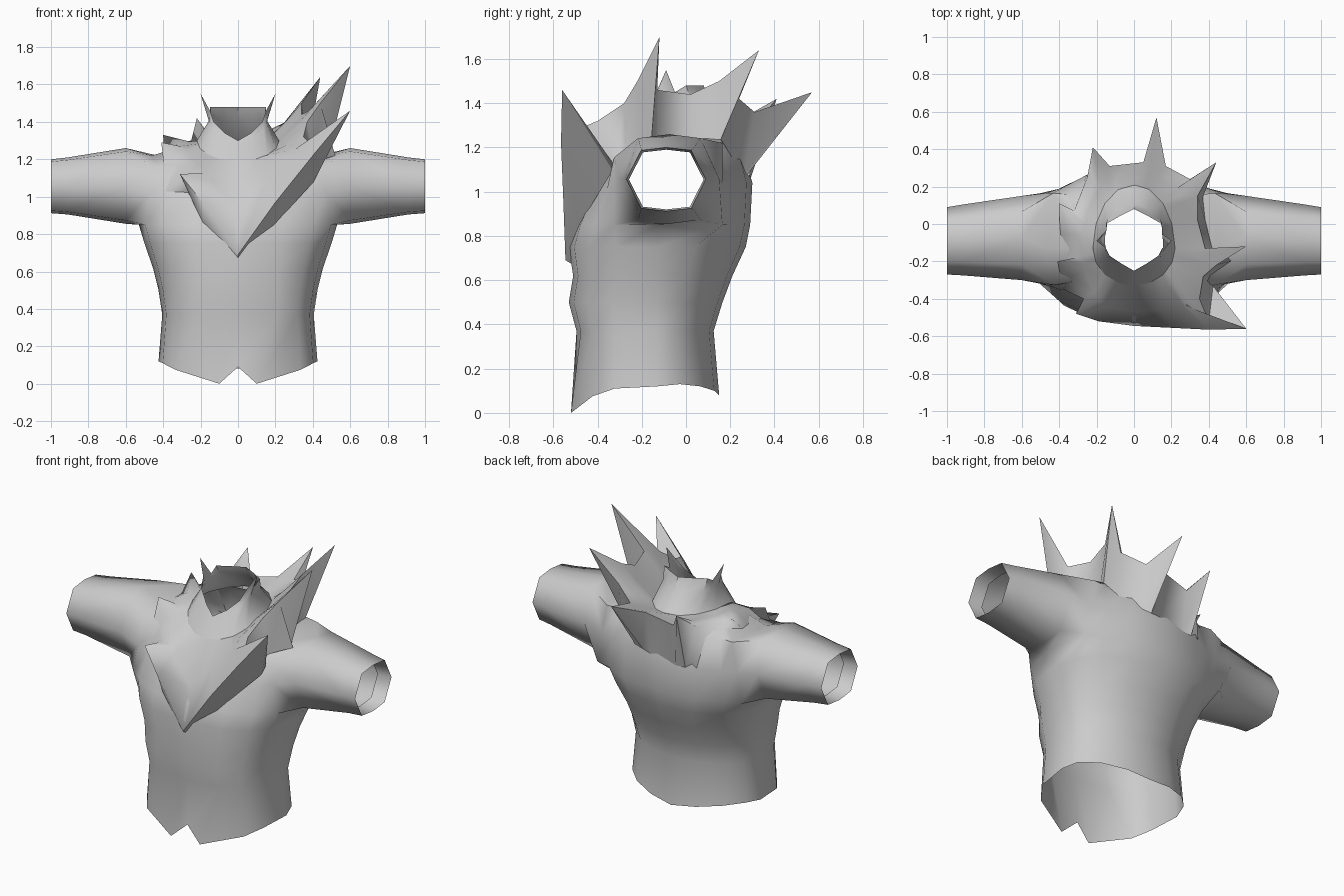
import bpy, bmesh, math
from mathutils import Vector
from mathutils.bvhtree import BVHTree

if "Cube" in bpy.data.objects:
    bpy.data.objects.remove(bpy.data.objects["Cube"])

cloth = bpy.data.materials.new("grey_cloth")
cloth.diffuse_color = (0.6, 0.6, 0.6, 1)
cloth.use_nodes = True
cloth.node_tree.nodes["Principled BSDF"].inputs["Base Color"].default_value = cloth.diffuse_color


def spow(v, p=0.8):
    return math.copysign(abs(v) ** p, v) if abs(v) > 1e-6 else 0.0


def finish(bm, name, angle):
    bmesh.ops.recalc_face_normals(bm, faces=bm.faces)
    me = bpy.data.meshes.new(name)
    bm.to_mesh(me)
    bm.free()
    me.materials.append(cloth)
    ob = bpy.data.objects.new(name, me)
    bpy.context.collection.objects.link(ob)
    bpy.ops.object.select_all(action='DESELECT')
    ob.select_set(True)
    bpy.context.view_layer.objects.active = ob
    bpy.ops.object.shade_smooth_by_angle(angle=math.radians(angle))
    return ob


def bridge(bm, a, b, skip=()):
    n = len(a)
    for i in range(n):
        if i not in skip:
            j = (i + 1) % n
            bm.faces.new((a[i], a[j], b[j], b[i]))


def ring(z, w, yf, yb, dz=0.0, pf=0.8, pb=0.8, n=16):
    """Rounded section from the front; dz lowers the front, pf/pb set corner fullness."""
    out, yc = [], -0.13
    for i in range(n):
        t = 2 * math.pi * i / n - math.pi / 2
        p = pf if math.sin(t) < 0 else pb
        s = spow(math.sin(t), p)
        y = yc + s * (yb - yc if s > 0 else yc - yf)
        out.append(Vector((w * spow(math.cos(t), p), y, z - dz * max(0, -s))))
    return out


# ---- shirt: torso rings (height, half width, front, back, front drop, corners) ----
sections = [(0.12, .425, -.50, .15, 0, .68, 1.05), (.37, .405, -.495, .125, 0, .68, 1.05),
            (.50, .425, -.53, .165, 0, .72, 1.0), (.62, .455, -.51, .21, 0, .75, .95),
            (.75, .50, -.53, .27, 0, .8, .88), (.85, .53, -.50, .29),
            (1.04, .50, -.43, .30, .04), (1.22, .46, -.38, .25, .14),
            (1.26, .33, -.35, .235, .12)]
rings = [ring(*s) for s in sections]
neck = ring(1.30, .22, -.33, .21, .11, 1.0, 1.0)
# pointed hem with a notch at the front
hem = {0: .09, 1: 0.0, 2: .075, 3: .11, 4: .12, 5: .13, 6: .12, 7: .10, 8: .08}
for i, z in hem.items():
    for k in {i, -i % 16}:
        rings[0][k].z = z
for k, s in ((1, 1), (15, -1)):
    rings[0][k].x, rings[0][k].y = 0.1 * s, -.52
# widen the arm openings
ARM = 5                                   # first ring of the arm opening
for r in rings[ARM:ARM + 3]:
    for k in (3, 13):
        r[k].y = -.325
    for k in (5, 11):
        r[k].y = .165

bm = bmesh.new()
R = [[bm.verts.new(p) for p in r] for r in rings]
for k in range(len(R) - 1):
    bridge(bm, R[k], R[k + 1], (3, 4, 11, 12) if k in (ARM, ARM + 1) else ())

# sleeves grow from the arm openings; the last ring is a turned-in cuff
sleeve = [(.60, -.30, .15, .855, 1.26), (.91, -.275, .105, .905, 1.21),
          (1.0, -.27, .09, .912, 1.20), (.91, -.258, .08, .92, 1.19)]
angles = (236, 270, 304, 0, 56, 90, 124, 180)
for side, (a, b, c) in ((1, (3, 4, 5)), (-1, (13, 12, 11))):
    lo, mi, hi = R[ARM:ARM + 3]
    prev = [lo[a], lo[b], lo[c], mi[c], hi[c], hi[b], hi[a], mi[a]]
    for x, y0, y1, z0, z1 in sleeve:
        cur = []
        for d in angles:
            t = math.radians(d)
            cur.append(bm.verts.new((side * x,
                                     (y0 + y1) / 2 + (y1 - y0) / 2 * spow(math.cos(t)),
                                     (z0 + z1) / 2 + (z1 - z0) / 2 * spow(math.sin(t), .5))))
        bridge(bm, prev, cur)
        prev = cur
tree = BVHTree.FromBMesh(bm)
finish(bm, "shirt", 60)

# ---- standing collar with a point on each side ----
half = [(0, -.25, 1.30), (.07, -.21, 1.34), (.13, -.17, 1.40), (.15, -.13, 1.46),
        (.20, -.09, 1.55), (.15, -.05, 1.45), (.15, .0, 1.48), (.08, .04, 1.48),
        (0, .08, 1.48)]
top = half + [(-x, y, z) for x, y, z in half[7:0:-1]]
bm = bmesh.new()
low = [bm.verts.new(p) for p in neck]
mid = [bm.verts.new(p.lerp(Vector((max(-.135, min(.135, q[0])), q[1], min(q[2], 1.44))), .75))
       for p, q in zip(neck, top)]
high = [bm.verts.new(p) for p in top]
bridge(bm, low, mid)
bridge(bm, mid, high)
finish(bm, "collar", 45)

# ---- spiked scarf: jagged rim, inner slope to the neck, outer slope to the shirt ----
rim = [(0, -.545, .69), (.20, -.555, .97), (.40, -.565, 1.22), (.60, -.56, 1.46),
       (.40, -.52, 1.27), (.35, -.40, 1.32), (.37, -.28, 1.40), (.44, -.22, 1.50),
       (.60, -.12, 1.70), (.38, -.13, 1.46), (.34, .02, 1.44), (.34, .15, 1.50),
       (.44, .33, 1.64), (.30, .24, 1.42), (.17, .31, 1.36), (.12, .57, 1.45),
       (.05, .33, 1.34), (-.13, .31, 1.30), (-.22, .41, 1.42), (-.25, .25, 1.30),
       (-.32, .07, 1.29), (-.40, .11, 1.33), (-.31, -.06, 1.29), (-.31, -.18, 1.27),
       (-.41, -.20, 1.29), (-.33, -.28, 1.20), (-.27, -.40, 1.12), (-.31, -.48, 1.12),
       (-.19, -.52, .97)]
tips = (3, 8, 12, 15, 18, 21, 24, 27)


def neck_at(p):
    """Point of the neck loop in the same direction as p."""
    t = (math.atan2(p.y + .13, p.x) + math.pi / 2) % (2 * math.pi) * 16 / (2 * math.pi)
    i = int(t) % 16
    return neck[i].lerp(neck[(i + 1) % 16], t - int(t))


bm = bmesh.new()
outer, inner, base, edge = [], [], [], []
for k, q in enumerate(rim):
    p = Vector(q)
    # folds start from the valley line, so spikes stay slender
    root = p
    if k in tips:
        root = (Vector(rim[k - 1]) + Vector(rim[(k + 1) % len(rim)])) / 2
    n = neck_at(root)
    m = root.lerp(n, .5)
    if m.y < -.3:
        m.y -= .03
    # outer slope runs down onto chest, shoulders and back
    if root.y < -.4:
        d = Vector((root.x, root.y, root.z - (.02 if k == 0 else .09)))
    elif root.y < .2:
        d = Vector((root.x * 1.12, root.y, root.z - .2))
    else:
        d = Vector((root.x, root.y, root.z - .26))
    b = tree.find_nearest(d)[0]
    for lst, co in ((edge, p), (inner, m), (base, b), (outer, n)):
        lst.append(bm.verts.new(co))
bridge(bm, edge, inner)
bridge(bm, inner, outer)
bridge(bm, base, edge)
finish(bm, "spiked_scarf", 75)
